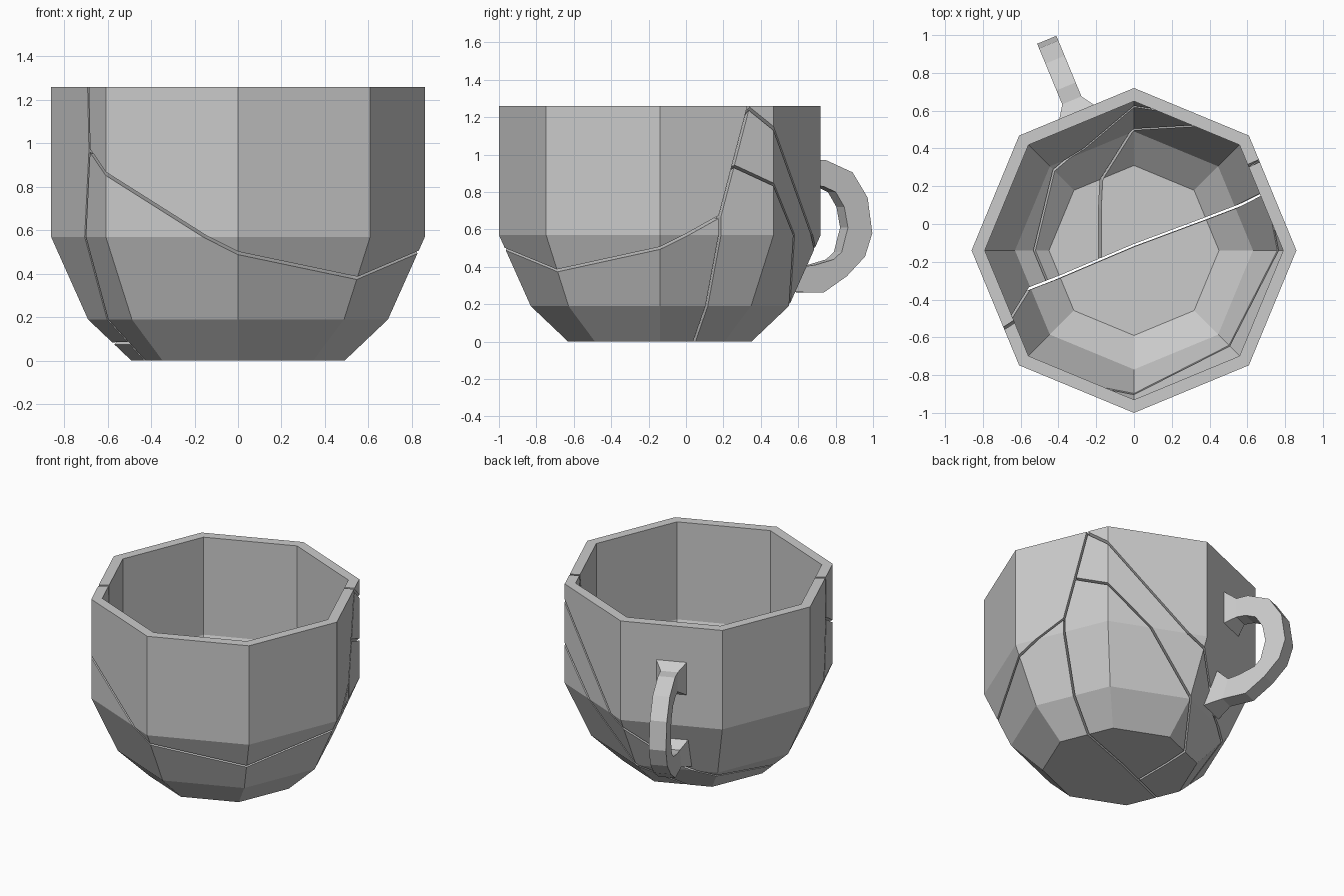
import bpy, bmesh
from math import sin, cos, radians
from mathutils import Vector

if "Cube" in bpy.data.objects:
    bpy.data.objects.remove(bpy.data.objects["Cube"])

CY = -0.14                                    # cup axis position in y
OUTER = [(0.49, 0.0), (0.69, 0.19), (0.86, 0.57), (0.86, 1.26)]
INNER = [(0.79, 1.26), (0.79, 0.58), (0.63, 0.215), (0.45, 0.068)]


def loft(name, rings, closed=True, caps=True):
    """Skin a list of equal-length point rings."""
    bm = bmesh.new()
    vs = [[bm.verts.new(p) for p in ring] for ring in rings]
    n = len(vs[0])
    for a, b in zip(vs, vs[1:]):
        for i in range(n if closed else n - 1):
            j = (i + 1) % n
            bm.faces.new((a[i], a[j], b[j], b[i]))
    if caps:
        bm.faces.new(vs[0][::-1])
        bm.faces.new(vs[-1])
    bmesh.ops.recalc_face_normals(bm, faces=bm.faces)
    me = bpy.data.meshes.new(name)
    bm.to_mesh(me)
    bm.free()
    ob = bpy.data.objects.new(name, me)
    bpy.context.collection.objects.link(ob)
    return ob


def polar(r, deg, z):
    return Vector((r * cos(radians(deg)), CY + r * sin(radians(deg)), z))


# Eight-sided cup with a thick wall
cup = loft("cup", [[polar(r, 45 * i, z) for i in range(8)] for r, z in OUTER + INNER])


def on_wall(deg, z):
    """Point on the outer eight-sided wall at an angle and height."""
    r = OUTER[-1][0]
    for (r0, z0), (r1, z1) in zip(OUTER, OUTER[1:]):
        if z0 <= z <= z1:
            r = r0 + (r1 - r0) * (z - z0) / (z1 - z0)
            break
    return polar(r * cos(radians(22.5)) / cos(radians(deg % 45 - 22.5)), deg, z)


# Cracks: wall points are (angle, height), floor points are (x, y, 0)
CRACKS = [
    [(210, 1.5), (212, 0.97), (208.4, 0.57), (200, 0.19), (199.5, 0.0),
     (0, -0.11, 0), (24.0, 0.0), (23.1, 0.19), (23.8, 0.57), (23.8, 0.67),
     (29.3, 0.94), (35.4, 1.25), (40.3, 1.5)],
    [(23.8, 0.67), (10, 0.57), (0, 0.5), (-45, 0.38), (-90, 0.495),
     (-100.6, 0.57), (-135, 0.86), (-148, 0.97)],
    [(35.4, 1.25), (45, 1.14), (82, 0.57), (90, 0.5), (116, 0.22),
     (135, 0.15), (180, 0.08), (200, 0.08)],
    [(29.3, 0.94), (45, 0.84), (64.4, 0.57), (90, 0.2), (115, 0.0),
     (-0.2, 0.1, 0), (-0.2, -0.19, 0)],
]
focus = Vector((0, CY, 0.7))
bpy.context.view_layer.objects.active = cup
for k, crack in enumerate(CRACKS):
    pts = [Vector(p) if len(p) == 3 else on_wall(*p) for p in crack]
    rows = [[focus + (p - focus) * s for s in (0.8, 1.08)] for p in pts]
    cutter = loft("crack_cutter_%d" % k, rows, closed=False, caps=False)
    cutter.hide_render = True
    sol = cutter.modifiers.new("thickness", 'SOLIDIFY')
    sol.thickness, sol.offset = 0.014, 0
    cut = cup.modifiers.new("crack", 'BOOLEAN')
    cut.operation, cut.solver, cut.object = 'DIFFERENCE', 'EXACT', cutter
    bpy.ops.object.modifier_apply(modifier=cut.name)
    bpy.data.objects.remove(cutter)

# Handle: (outer r, outer z, inner r, inner z, half width), flared at both ends
HANDLE = [
    (0.785, 1.02, 0.785, 0.78, 0.105), (0.86, 0.97, 0.86, 0.835, 0.055),
    (0.94, 0.97, 0.925, 0.83, 0.055), (1.093, 0.905, 0.995, 0.80, 0.055),
    (1.18, 0.77, 1.045, 0.72, 0.055), (1.207, 0.58, 1.066, 0.61, 0.055),
    (1.165, 0.455, 1.03, 0.48, 0.055), (1.06, 0.35, 0.985, 0.44, 0.055),
    (0.925, 0.262, 0.877, 0.41, 0.055), (0.76, 0.265, 0.80, 0.40, 0.055),
    (0.64, 0.22, 0.735, 0.46, 0.105),
]
side = Vector((sin(radians(112.5)), -cos(radians(112.5)), 0))
rings = []
for ro, zo, ri, zi, w in HANDLE:
    o, i = polar(ro, 112.5, zo), polar(ri, 112.5, zi)
    rings.append([o - side * w, o + side * w, i + side * w, i - side * w])
loft("handle", rings)
